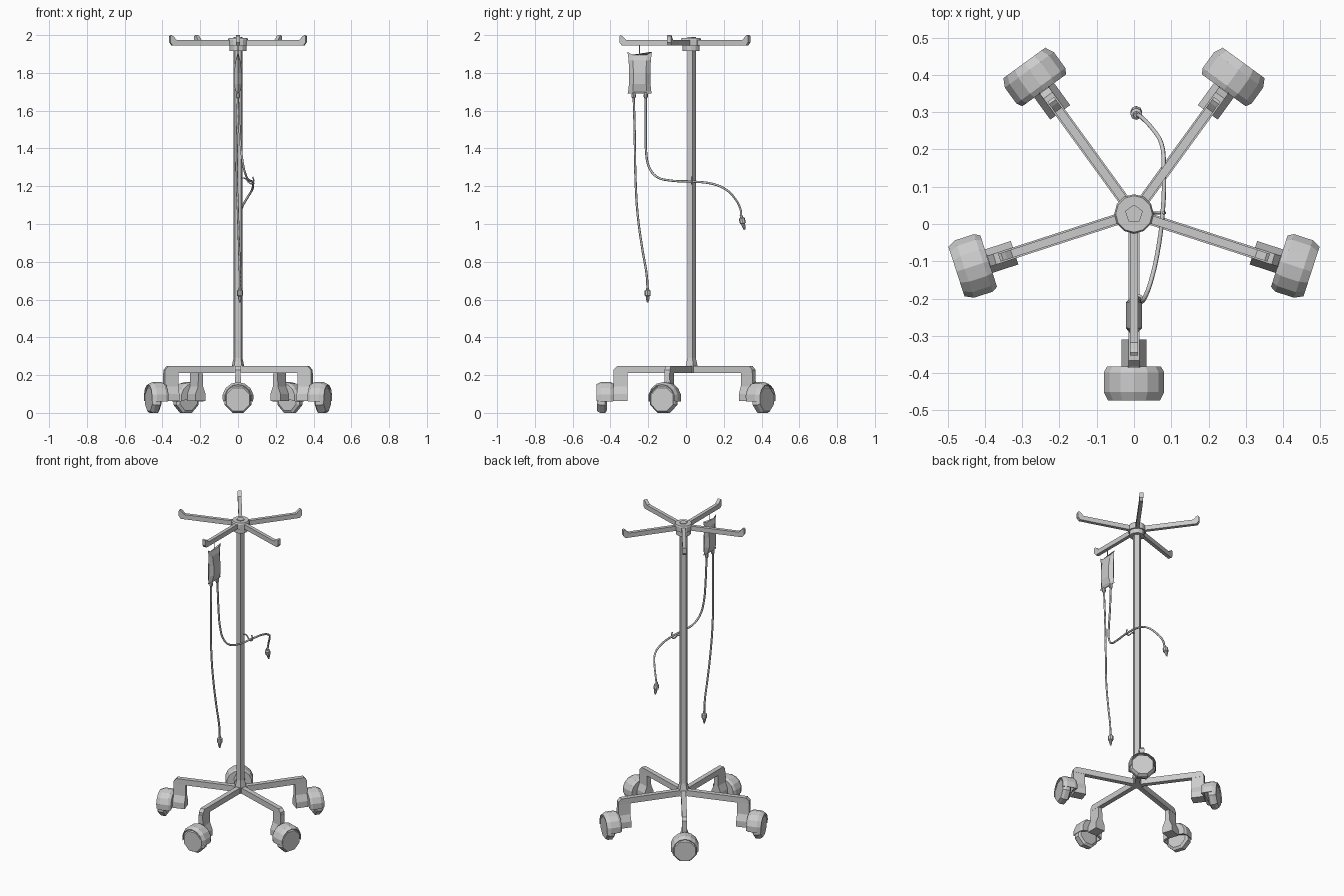
import bpy, bmesh, math
from mathutils import Matrix, Vector

if "Cube" in bpy.data.objects:
    bpy.data.objects.remove(bpy.data.objects["Cube"], do_unlink=True)

GREY = (0.6, 0.6, 0.6, 1)
metal = bpy.data.materials.new("light_grey")
metal.use_nodes = True
metal.diffuse_color = GREY
metal.node_tree.nodes["Principled BSDF"].inputs["Base Color"].default_value = GREY

CENTRE = Matrix.Translation((0, 0.027, 0))


def loft(name, rings, matrix=Matrix()):
    """Skin a list of equal closed rings and cap both ends."""
    bm = bmesh.new()
    rows = [[bm.verts.new(matrix @ Vector(p)) for p in ring] for ring in rings]
    n = len(rows[0])
    for a, b in zip(rows, rows[1:]):
        for i in range(n):
            j = (i + 1) % n
            bm.faces.new((a[i], a[j], b[j], b[i]))
    bm.faces.new(rows[0])
    bm.faces.new(rows[-1])
    bmesh.ops.remove_doubles(bm, verts=bm.verts, dist=0.0001)
    bmesh.ops.recalc_face_normals(bm, faces=bm.faces)
    mesh = bpy.data.meshes.new(name)
    bm.to_mesh(mesh)
    bm.free()
    mesh.materials.append(metal)
    obj = bpy.data.objects.new(name, mesh)
    bpy.context.collection.objects.link(obj)
    return obj


def lathe(name, profile, sides, matrix=Matrix(), start=math.pi / 2):
    """Solid of (height, radius) pairs around z."""
    angles = [start + math.tau * i / sides for i in range(sides)]
    loft(name, [[(r * math.cos(a), r * math.sin(a), z) for a in angles]
                for z, r in profile], matrix)


def slab(name, profile, half, matrix):
    """Extrude an (x, z) outline sideways."""
    loft(name, [[(x, y, z) for x, z in profile] for y in (-half, half)], matrix)


def wire(name, points, radius):
    curve = bpy.data.curves.new(name, "CURVE")
    curve.dimensions = "3D"
    curve.bevel_depth = radius
    curve.bevel_resolution = 1
    curve.resolution_u = 4
    curve.use_fill_caps = True
    spline = curve.splines.new("BEZIER")
    spline.bezier_points.add(len(points) - 1)
    for bp, p in zip(spline.bezier_points, points):
        bp.co = p
        bp.handle_left_type = bp.handle_right_type = "AUTO"
    curve.materials.append(metal)
    obj = bpy.data.objects.new(name, curve)
    bpy.context.collection.objects.link(obj)


# Pole with flared foot, and top hub
lathe("pole", [(0.21, 0.034), (0.25, 0.034), (0.29, 0.025), (1.99, 0.025)], 5, CENTRE)
lathe("top_hub", [(1.915, 0.045), (1.945, 0.045), (1.945, 0.053), (1.975, 0.053),
                  (1.985, 0.049)], 12, CENTRE)

leg_outline = [(0, 0.21), (0.41, 0.21), (0.41, 0.228), (0.393, 0.247), (0, 0.247)]
hook_outline = [(0.03, 1.945), (0.367, 1.945), (0.38, 1.962), (0.38, 1.995),
                (0.372, 2.0), (0.362, 1.993), (0.345, 1.975), (0.03, 1.975)]
cover_outline = [(0, 0.41), (0.074, 0.41), (0.083, 0.425), (0.083, 0.478), (0.071, 0.501),
                 (0.067, 0.501), (0.078, 0.475), (0.078, 0.428), (0, 0.418)]
wheel_outline = [(0.445, 0.062), (0.455, 0.077), (0.482, 0.077), (0.497, 0.067)]
axle = Matrix.Translation((0, 0, 0.071)) @ Matrix.Rotation(math.pi / 2, 4, "Y")

# Five legs with casters, and five hooks above them
for k in range(5):
    arm = CENTRE @ Matrix.Rotation(math.radians(-90 + 72 * k), 4, "Z")
    slab(f"leg_{k + 1}", leg_outline, 0.015, arm)
    slab(f"hook_{k + 1}", hook_outline, 0.011, arm)
    # Strut flares out towards the wheel cover
    loft(f"caster_strut_{k + 1}",
         [[(0.337, -w, z), (0.412, -w, z), (0.412, w, z), (0.337, w, z)]
          for z, w in ((0.212, 0.014), (0.14, 0.016), (0.10, 0.033), (0.062, 0.033))], arm)
    sweep = [math.radians(-14 + 208 * i / 8) for i in range(9)]
    loft(f"wheel_cover_{k + 1}",
         [[(x, r * math.cos(a), 0.08 + r * math.sin(a)) for r, x in cover_outline]
          for a in sweep], arm)
    lathe(f"wheel_{k + 1}", wheel_outline, 8, arm @ axle, math.pi / 8)

# Fluid bag: pillow section, pinched seams and flared corners
BAG_Y = -0.245
rows = []
for z, w, t, dip in ((1.912, 0.065, 0.002, 0.016), (1.87, 0.059, 0.012, 0.004),
                     (1.80, 0.056, 0.021, 0), (1.74, 0.057, 0.022, 0),
                     (1.705, 0.061, 0.012, 0), (1.69, 0.064, 0.003, 0)):
    rows.append([(0, BAG_Y - w, z), (t, BAG_Y - w * 0.6, z - dip), (t, BAG_Y + w * 0.6, z - dip),
                 (0, BAG_Y + w, z), (-t, BAG_Y + w * 0.6, z - dip), (-t, BAG_Y - w * 0.6, z - dip)])
loft("fluid_bag", rows)
wire("bag_hanger", [(0, BAG_Y, 1.89), (0, BAG_Y, 1.92), (0, BAG_Y, 1.952)], 0.003)
for name, y in (("front_port", -0.277), ("rear_port", -0.213)):
    lathe(name, [(1.665, 0.007), (1.672, 0.011), (1.685, 0.011), (1.697, 0.008)], 8,
          Matrix.Translation((0, y, 0)))

# Hanging tubes
wire("long_tube", [(0, -0.277, 1.68), (-0.004, -0.272, 1.5), (-0.006, -0.267, 1.23),
                   (0, -0.256, 1.05), (0.006, -0.23, 0.86), (0.01, -0.208, 0.73),
                   (0.01, -0.203, 0.64)], 0.006)
wire("draped_tube", [(0, -0.213, 1.68), (0.008, -0.213, 1.5), (0.018, -0.211, 1.38),
                     (0.03, -0.195, 1.30), (0.045, -0.155, 1.25), (0.062, -0.083, 1.23),
                     (0.077, 0.03, 1.225), (0.08, 0.15, 1.21), (0.074, 0.215, 1.18),
                     (0.05, 0.255, 1.14), (0.018, 0.288, 1.08), (0.008, 0.293, 1.03)], 0.006)

# Connectors at the tube ends
tip = [(0.02, 0.007), (0.008, 0.009), (0.004, 0.016), (-0.022, 0.016),
       (-0.026, 0.010), (-0.04, 0.009), (-0.058, 0.004)]
lathe("long_tube_connector", tip, 8, Matrix.Translation((0.01, -0.203, 0.643)))
lathe("draped_tube_connector", tip, 8,
      Matrix.Translation((0.006, 0.296, 1.026)) @ Matrix.Rotation(math.radians(14), 4, "X"))

# Small clip on the pole that carries the draped tube
wire("tube_clip", [(0.015, 0.03, 1.245), (0.04, 0.03, 1.24), (0.06, 0.03, 1.218),
                   (0.076, 0.03, 1.213), (0.083, 0.03, 1.228), (0.078, 0.03, 1.25)], 0.004)
